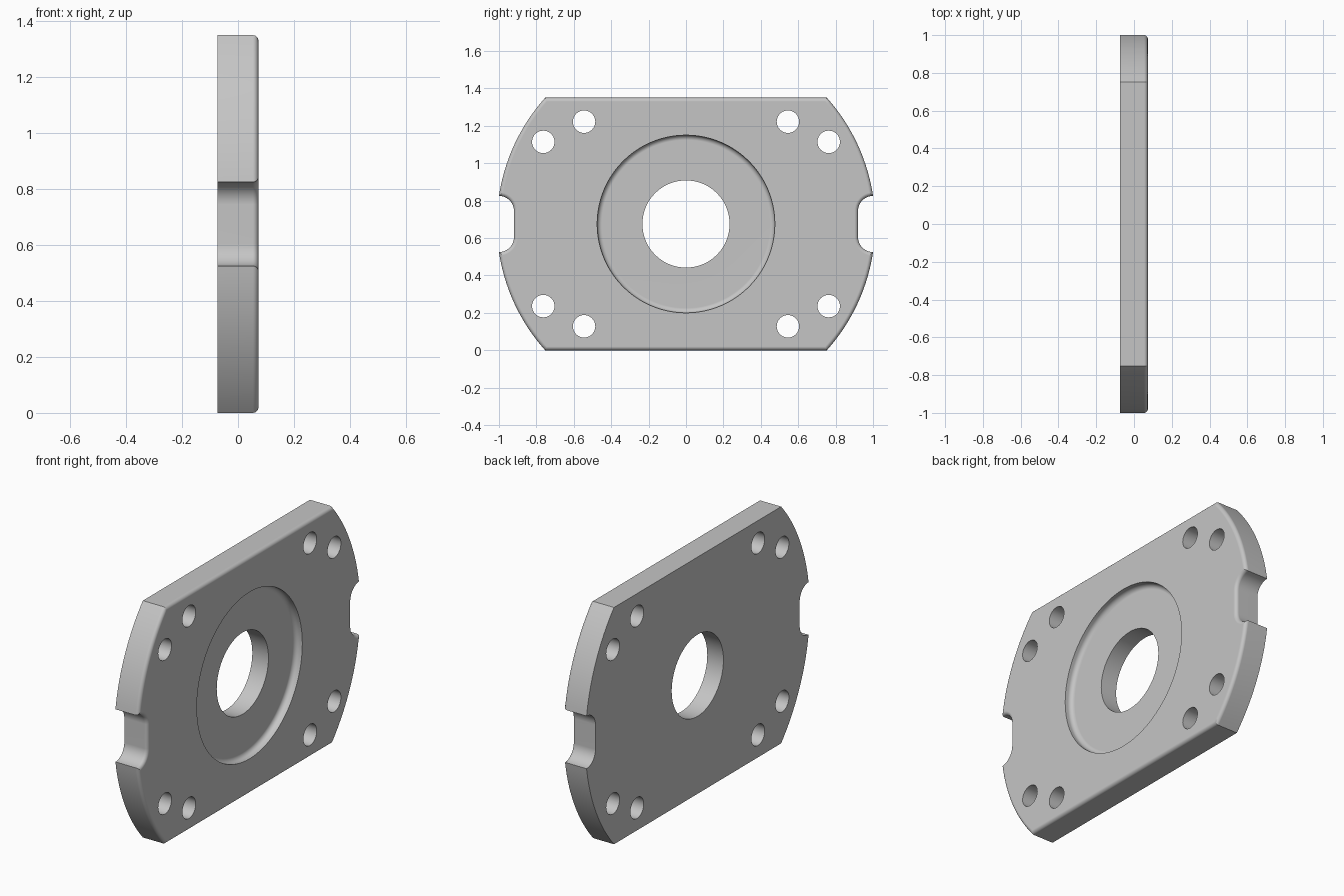
import bpy, bmesh
from math import sin, cos, pi, atan2, sqrt, radians

cube = bpy.data.objects.get("Cube")
if cube:
    bpy.data.objects.remove(cube, do_unlink=True)

HALF_T = 0.073          # half thickness along x
HALF_H = 0.675          # half height
OUTER_R = 1.0112        # radius of the curved ends
NOTCH_H, NOTCH_R, NOTCH_Y = 0.15, 0.08, 0.92
BORE_R, RECESS_R, RECESS_D, FILLET = 0.233, 0.475, 0.044, 0.026

grey = bpy.data.materials.new("grey metal")
grey.use_nodes = True
colour = (0.56, 0.56, 0.56, 1)
grey.diffuse_color = colour
grey.node_tree.nodes["Principled BSDF"].inputs["Base Color"].default_value = colour


def arc(cy, cz, r, a0, a1, n):
    return [(cy + r * cos(a0 + (a1 - a0) * i / n),
             cz + r * sin(a0 + (a1 - a0) * i / n)) for i in range(n + 1)]


def to_object(bm, name):
    bmesh.ops.recalc_face_normals(bm, faces=bm.faces)
    mesh = bpy.data.meshes.new(name)
    bm.to_mesh(mesh)
    bm.free()
    mesh.materials.append(grey)
    obj = bpy.data.objects.new(name, mesh)
    bpy.context.collection.objects.link(obj)
    return obj


def lathe(bm, profile, cy, cz, n):
    """Closed solid turned about an axis parallel to x; profile is (radius, x)."""
    rings = [[bm.verts.new((x, cy + r * cos(2 * pi * i / n), cz + r * sin(2 * pi * i / n)))
              for i in range(n)] for r, x in profile]
    for a, b in zip(rings, rings[1:]):
        for i in range(n):
            j = (i + 1) % n
            bm.faces.new((a[i], a[j], b[j], b[i]))
    bm.faces.new(rings[0])
    bm.faces.new(rings[-1])


# Plate outline: upper right quarter, mirrored to the other three
notch = arc(NOTCH_Y + NOTCH_R, NOTCH_H - NOTCH_R, NOTCH_R, pi, pi / 2, 10)
rim = arc(0, 0, OUTER_R, atan2(NOTCH_H, sqrt(OUTER_R**2 - NOTCH_H**2)),
          atan2(HALF_H, sqrt(OUTER_R**2 - HALF_H**2)), 20)
quarter = notch[:-1] + rim
half = [(y, -z) for y, z in reversed(quarter)] + quarter
outline = half + [(-y, -z) for y, z in half]

# Plate body, with the front rim rounded
bm = bmesh.new()
back = bm.faces.new([bm.verts.new((-HALF_T, y, z + HALF_H)) for y, z in outline])
ext = bmesh.ops.extrude_face_region(bm, geom=[back], use_keep_orig=True)["geom"]
front_verts = [g for g in ext if isinstance(g, bmesh.types.BMVert)]
for v in front_verts:
    v.co.x = HALF_T
front_edges = [e for e in bm.edges if all(v.co.x > 0 for v in e.verts)]
bmesh.ops.recalc_face_normals(bm, faces=bm.faces)
bmesh.ops.bevel(bm, geom=front_edges, offset=0.02, offset_type='OFFSET',
                segments=5, profile=0.5, affect='EDGES')
plate = to_object(bm, "mounting_plate")

# Cutter: stepped centre bore with a filleted recess, and eight bolt holes
bm = bmesh.new()
floor = HALF_T - RECESS_D
corner = arc(RECESS_R - FILLET, floor + FILLET, FILLET, -pi / 2, 0, 6)
lathe(bm, [(BORE_R, -0.2), (BORE_R, floor)] + corner + [(RECESS_R, 0.2)], 0, HALF_H, 96)
for sy in (-1, 1):
    for sz in (-1, 1):
        for y, z in ((0.545, 0.547), (0.763, 0.439)):
            lathe(bm, [(0.06, -0.2), (0.06, 0.2)], sy * y, HALF_H + sz * z, 40)
cutter = to_object(bm, "hole_cutter")
cutter.hide_render = True

# Cut the plate, then discard the cutter
cut = plate.modifiers.new("holes", 'BOOLEAN')
cut.operation = 'DIFFERENCE'
cut.solver = 'EXACT'
cut.object = cutter
bpy.ops.object.select_all(action='DESELECT')
bpy.context.view_layer.objects.active = plate
plate.select_set(True)
bpy.ops.object.modifier_apply(modifier=cut.name)
bpy.data.objects.remove(cutter, do_unlink=True)

# Smooth curved walls, flat faces and crisp edges
bpy.ops.object.shade_smooth_by_angle(angle=radians(30))
weighted = plate.modifiers.new("flat faces", 'WEIGHTED_NORMAL')
weighted.keep_sharp = True
